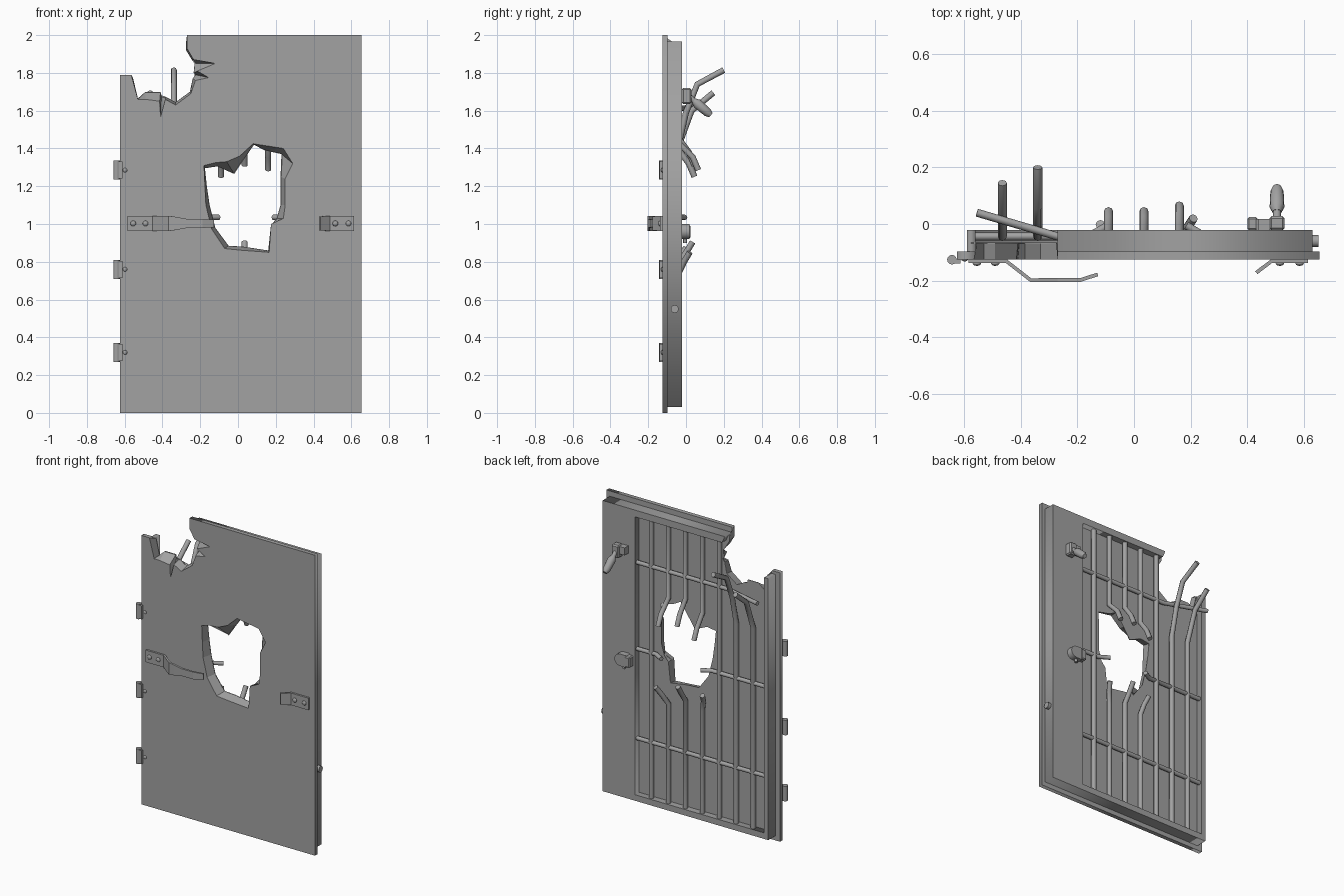
import bpy
import bmesh
from math import radians, sin, cos, pi

cube = bpy.data.objects.get("Cube")
if cube:
    bpy.data.objects.remove(cube, do_unlink=True)

steel = bpy.data.materials.new("grey steel")
steel.use_nodes = True
GREY = (0.36, 0.36, 0.36, 1)
steel.diffuse_color = GREY
steel.node_tree.nodes["Principled BSDF"].inputs["Base Color"].default_value = GREY

FRONT, SEAM, PANEL, BACK = -0.125, -0.097, -0.065, -0.022
BAR_Y = -0.044


def finish(obj, smooth=False):
    """Give the part its material, and smooth round parts."""
    obj.data.materials.clear()
    obj.data.materials.append(steel)
    bpy.ops.object.select_all(action='DESELECT')
    obj.select_set(True)
    bpy.context.view_layer.objects.active = obj
    if obj.type == 'CURVE':
        bpy.ops.object.convert(target='MESH')
    if smooth:
        bpy.ops.object.shade_smooth_by_angle(angle=radians(40))
    return bpy.context.object


def add(name, data):
    obj = bpy.data.objects.new(name, data)
    bpy.context.collection.objects.link(obj)
    return obj


def sheet(name, outlines, y0, y1):
    """Upright slab cut from x-z outlines; later outlines are holes."""
    curve = bpy.data.curves.new(name, 'CURVE')
    curve.dimensions = '2D'
    curve.fill_mode = 'BOTH'
    curve.extrude = (y1 - y0) / 2
    for outline in outlines:
        spline = curve.splines.new('POLY')
        spline.points.add(len(outline) - 1)
        for point, (x, z) in zip(spline.points, outline):
            point.co = (x, z, 0, 1)
        spline.use_cyclic_u = True
    obj = add(name, curve)
    obj.rotation_euler.x = pi / 2
    obj.location.y = (y0 + y1) / 2
    return finish(obj)


def tube(name, path, radius, radii=None, sides=8):
    curve = bpy.data.curves.new(name, 'CURVE')
    curve.dimensions = '3D'
    curve.bevel_depth = radius
    curve.bevel_resolution = (sides - 4) // 2
    curve.use_fill_caps = True
    spline = curve.splines.new('POLY')
    spline.points.add(len(path) - 1)
    for i, co in enumerate(path):
        spline.points[i].co = (*co, 1)
        spline.points[i].radius = radii[i] if radii else 1
    return finish(add(name, curve), sides > 8)


def box(name, x, y, z, bevel=0):
    bpy.ops.mesh.primitive_cube_add(size=1)
    obj = bpy.context.object
    obj.name = name
    for v in obj.data.vertices:
        v.co = [lo + (hi - lo) * (c + 0.5) for c, (lo, hi) in zip(v.co, (x, y, z))]
    if bevel:
        mod = obj.modifiers.new("bevel", 'BEVEL')
        mod.width, mod.segments = bevel, 1
    return finish(obj)


def rivet(name, x, z, y, size):
    bpy.ops.mesh.primitive_uv_sphere_add(segments=12, ring_count=6, radius=size, location=(x, y, z))
    bpy.context.object.name = name
    bpy.context.object.scale.y = 0.6
    finish(bpy.context.object, True)


def strip(name, rows, closed=False, thickness=0):
    """Skin of quads joining pairs of points."""
    bm = bmesh.new()
    pairs = [[bm.verts.new(co) for co in row] for row in rows]
    following = pairs[1:] + (pairs[:1] if closed else [])
    for (a, b), (c, d) in zip(pairs, following):
        bm.faces.new((a, b, d, c))
    bmesh.ops.recalc_face_normals(bm, faces=bm.faces)
    mesh = bpy.data.meshes.new(name)
    bm.to_mesh(mesh)
    bm.free()
    obj = add(name, mesh)
    if thickness:
        mod = obj.modifiers.new("thickness", 'SOLIDIFY')
        mod.thickness, mod.offset = thickness, 0
    return finish(obj)


# Torn edges: x, z at the front, then x, z at the back of the sheet
hole = [
    (-.18, 1.31, -.175, 1.295), (-.12, 1.325, -.11, 1.305), (-.06, 1.33, -.02, 1.265),
    (.01, 1.36, .03, 1.34), (.08, 1.425, .085, 1.42), (.24, 1.4, .14, 1.39),
    (.29, 1.32, .23, 1.37), (.25, 1.24, .225, 1.25), (.25, 1.1, .225, 1.1),
    (.24, 1.03, .205, 1.03), (.175, 1, .175, .995), (.165, .85, .16, .86),
    (.03, .86, .03, .88), (-.07, .87, -.05, .885), (-.14, .975, -.12, .98),
    (-.17, 1.1, -.15, 1.1), (-.175, 1.2, -.165, 1.2)]
corner = [
    (-.565, 1.79, -.555, 1.77), (-.53, 1.66, -.53, 1.665), (-.49, 1.66, -.49, 1.7),
    (-.415, 1.65, -.41, 1.7), (-.41, 1.565, -.405, 1.68), (-.385, 1.66, -.385, 1.675),
    (-.33, 1.63, -.33, 1.645), (-.25, 1.69, -.255, 1.7), (-.225, 1.76, -.24, 1.77),
    (-.155, 1.775, -.225, 1.79), (-.215, 1.81, -.235, 1.8), (-.12, 1.85, -.23, 1.85),
    (-.235, 1.87, -.245, 1.87), (-.27, 1.93, -.275, 1.92), (-.27, 2, -.275, 1.96)]


def front(edge):
    return [p[:2] for p in edge]


def rear(edge):
    return [p[2:] for p in edge]


# Door leaf: front sheet, inner panel, torn lips and rear frame
sheet("front_sheet", [[(.655, 2), (.655, 0), (-.625, 0), (-.625, 1.79)] + front(corner), front(hole)], FRONT, SEAM)
sheet("inner_panel", [[(.4, 1.96), (.4, .05), (-.575, .05), (-.575, 1.77)] + rear(corner), rear(hole)],
      PANEL - .004, PANEL)
for name, edge, closed in (("hole_lip", hole, True), ("corner_lip", corner, False)):
    strip(name, [((a, FRONT, b), (c, PANEL, d)) for a, b, c, d in edge], closed)
sheet("rear_frame", [[(-.59, 1.77), (-.59, .03), (.63, .03), (.63, 1.965), (-.27, 1.965), (-.25, 1.92),
                      (.39, 1.92), (.39, .07), (-.56, .07), (-.56, 1.77)]], SEAM, BACK)

# Vertical bars, some snapped and bent backwards
LOW, HIGH = .07, 1.92
xs = [.285 - .125 * i for i in range(7)]
for i in (0, 4):
    tube("upright_bar", [(xs[i], BAR_Y, LOW), (xs[i], BAR_Y, HIGH)], .016)
snapped = [(1, .05, .065, 1.285, .02, .85), (2, 0, .045, 1.31, .035, .905), (3, -.03, .045, 1.25, 0, .875)]
for i, drift, y_up, z_up, y_low, z_low in snapped:
    x = xs[i]
    tube("snapped_upper_bar", [(x, BAR_Y, HIGH), (x, BAR_Y, z_up + .15),
                               (x, y_up - .03, z_up + .07), (x, y_up, z_up)], .016)
    tube("snapped_lower_bar", [(x, BAR_Y, LOW), (x, BAR_Y, z_low - .12),
                               (x + drift * .6, y_low - .03, z_low - .05), (x + drift, y_low, z_low)], .016)
tube("bent_bar_inner", [(xs[5], BAR_Y, LOW), (xs[5], BAR_Y, 1.4), (xs[5], 0, 1.59),
                        (xs[5], .06, 1.74), (xs[5], .2, 1.815)], .016)
tube("bent_bar_outer", [(xs[6], BAR_Y, LOW), (xs[6], BAR_Y, 1.4), (xs[6], .03, 1.6), (xs[6], .145, 1.695)], .016)

# Cross bars
tube("lower_cross_bar", [(.39, BAR_Y, .44), (-.56, BAR_Y, .44)], .014)
tube("middle_cross_bar_left", [(.39, BAR_Y, 1.035), (.25, BAR_Y, 1.035), (.185, -.005, 1.035)], .014)
tube("middle_cross_bar_right", [(-.56, BAR_Y, 1.035), (-.16, BAR_Y, 1.035), (-.1, -.01, 1.035)], .014)
tube("upper_cross_bar", [(.39, BAR_Y, 1.61), (-.27, BAR_Y, 1.61), (-.555, .04, 1.62)], .014)

# Hinges
for z in (1.285, .76, .32):
    tube("hinge_barrel", [(-.643, -.126, z - .05), (-.643, -.126, z + .05)], .017, sides=12)
    box("hinge_leaf", (-.643, -.612), (-.14, FRONT), (z - .045, z + .045))
    rivet("hinge_rivet", -.598, z, FRONT, .012)

# Broken pull handle: two strap ends as x, y, half width
straps = {
    "handle_long_end": [(-.585, -.132, .04), (-.45, -.132, .04), (-.365, -.198, .04), (-.33, -.198, .035),
                        (-.27, -.198, .024), (-.19, -.198, .024), (-.128, -.178, .02)],
    "handle_short_end": [(.615, -.132, .04), (.485, -.132, .04), (.45, -.158, .038), (.432, -.172, .038)]}
for name, rows in straps.items():
    strip(name, [((x, y, 1.003 - w), (x, y, 1.003 + w)) for x, y, w in rows], thickness=.013)
for x in (-.555, -.49, .515, .585):
    rivet("handle_rivet", x, 1.003, -.139, .015)

# Rear latch with a slanted lever
box("latch_block", (.478, .532), (BACK, .028), (1.635, 1.72), .008)
box("latch_side", (.44, .48), (BACK, .018), (1.665, 1.715))
tube("latch_stem", [(.505, .0, 1.69), (.505, .06, 1.637)], .014)
tube("latch_lever", [(.505, .042, 1.652), (.505, .06, 1.637), (.505, .115, 1.59), (.505, .132, 1.576)],
     .026, (.6, 1, .9, .55), 12)

# Rear sliding lock with a rounded end
arc = [(.475 + .04 * cos(a), .96 + .04 * sin(a)) for a in [pi * (i / 8 - .5) for i in range(9)]]
sheet("lock_slide", [[(.43, 1), (.43, .92)] + arc], BACK, .018)
box("lock_grip", (.4, .437), (BACK, .024), (.925, .995), .006)
tube("lock_screw", [(.46, -.005, .9), (.46, -.005, .925)], .01)

# Bolt in the closing edge
tube("edge_bolt", [(.625, -.06, .55), (.652, -.06, .55)], .021, sides=12)
